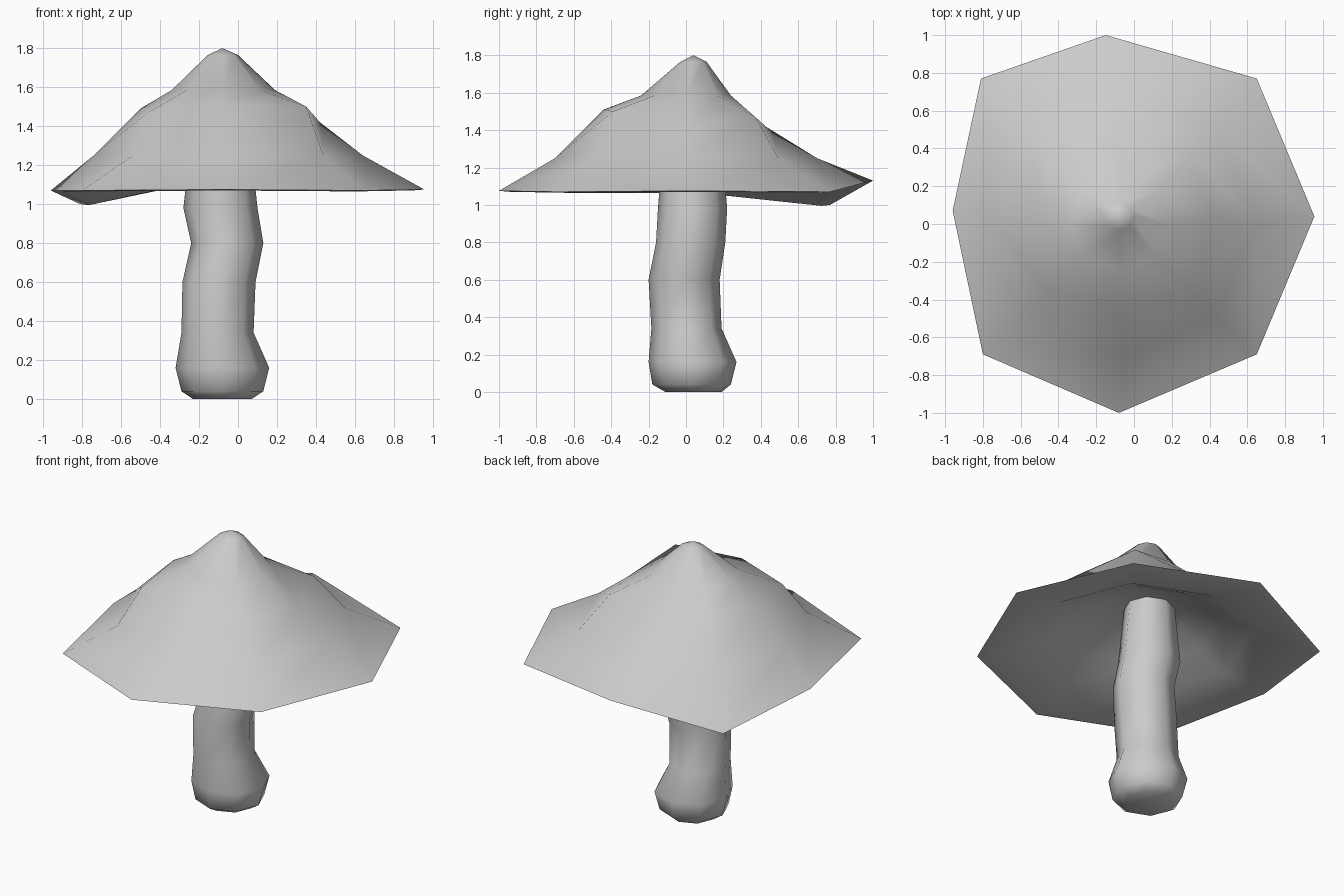
import bpy, bmesh, math
from mathutils import Vector

if "Cube" in bpy.data.objects:
    bpy.data.objects.remove(bpy.data.objects["Cube"])


def ring(x0, x1, y0, y1, z, n=8):
    """Eight-sided ring filling the given extents."""
    cx, cy, rx, ry = (x0 + x1) / 2, (y0 + y1) / 2, (x1 - x0) / 2, (y1 - y0) / 2
    return [Vector((cx + rx * math.cos(2 * math.pi * i / n),
                    cy + ry * math.sin(2 * math.pi * i / n), z)) for i in range(n)]


def inset(points, scale, dz):
    c = Vector((-0.06, 0.03, 0))
    return [Vector((c.x + (p.x - c.x) * scale, c.y + (p.y - c.y) * scale, p.z + dz))
            for p in points]


def loft(name, rings, start=None, end=None, angle=60):
    """Bridge the rings; close each end with a point or a flat face."""
    bm = bmesh.new()
    loops = [[bm.verts.new(p) for p in r] for r in rings]
    n = len(loops[0])
    for a, b in zip(loops, loops[1:]):
        for i in range(n):
            j = (i + 1) % n
            bm.faces.new((a[i], a[j], b[j], b[i]))
    for loop, tip in ((loops[0], start), (loops[-1], end)):
        if tip:
            v = bm.verts.new(tip)
            for i in range(n):
                bm.faces.new((loop[i], loop[(i + 1) % n], v))
        else:
            bm.faces.new(loop)
    bmesh.ops.recalc_face_normals(bm, faces=bm.faces)
    me = bpy.data.meshes.new(name)
    bm.to_mesh(me)
    bm.free()
    ob = bpy.data.objects.new(name, me)
    bpy.context.collection.objects.link(ob)
    bpy.ops.object.select_all(action='DESELECT')
    ob.select_set(True)
    bpy.context.view_layer.objects.active = ob
    bpy.ops.object.shade_smooth_by_angle(angle=math.radians(angle))
    return ob


# Crooked stem with a bulbous foot
loft("stem", [
    ring(-.23, .07, -.11, .19, 0),
    ring(-.29, .13, -.18, .24, .04),
    ring(-.32, .16, -.20, .27, .16),
    ring(-.29, .08, -.185, .19, .34),
    ring(-.285, .09, -.20, .18, .60),
    ring(-.24, .13, -.16, .21, .80),
    ring(-.28, .10, -.15, .22, .98),
    ring(-.24, .06, -.12, .19, 1.36),
])

# Uneven cap: wavy rim, lumpy shoulder, small peak
rim = [Vector(p) for p in (
    (.955, .04, 1.075), (.65, .77, 1.07), (-.15, 1.0, 1.13), (-.81, .77, 1.0),
    (-.96, .07, 1.07), (-.80, -.69, 1.07), (-.08, -1.0, 1.075), (.65, -.69, 1.07))]
shoulder = [Vector(p) for p in (
    (.42, .03, 1.42), (.30, .37, 1.47), (-.10, .46, 1.39), (-.45, .36, 1.46),
    (-.50, .04, 1.49), (-.46, -.35, 1.47), (-.10, -.44, 1.51), (.35, -.39, 1.50))]
skirt = ring(-.74, .64, -.70, .70, 1.25)
loft("cap", [
    inset(skirt, .42, .08),
    inset(skirt, .68, -.01),
    inset(skirt, .95, -.10),
    inset(rim, .94, -.005),
    rim,
    skirt,
    shoulder,
    ring(-.34, .19, -.24, .24, 1.585),
    ring(-.155, 0, -.03, .11, 1.765),
], start=(-.08, .04, 1.37), end=(-.08, .04, 1.80))
